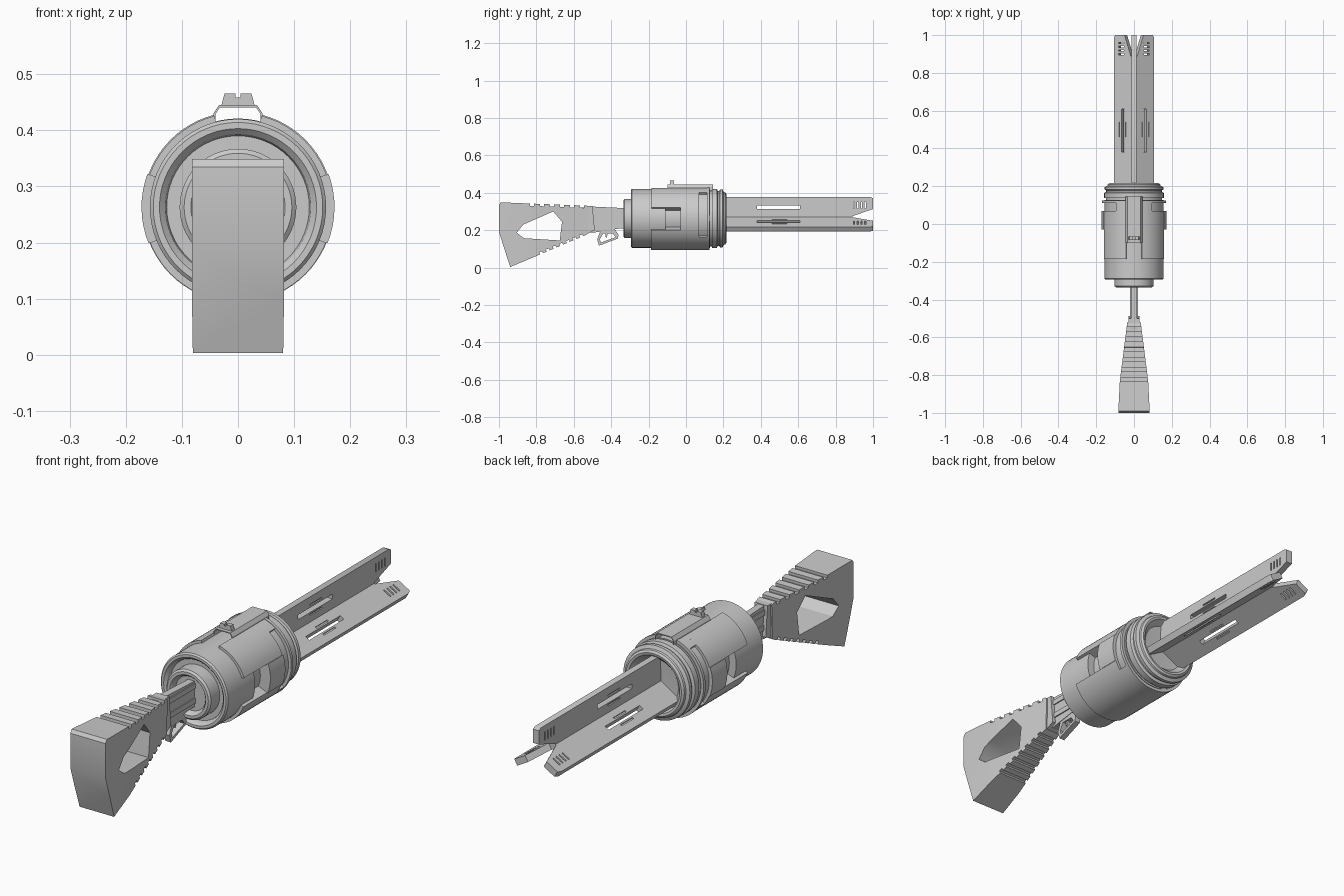
import bpy, bmesh
from math import sin, cos, radians, pi
from mathutils import Matrix, Vector

if "Cube" in bpy.data.objects:
    bpy.data.objects.remove(bpy.data.objects["Cube"])

CZ = 0.263  # height of the barrel axis


def finish(name, bm, angle=30):
    bmesh.ops.recalc_face_normals(bm, faces=bm.faces)
    me = bpy.data.meshes.new(name)
    bm.to_mesh(me)
    bm.free()
    ob = bpy.data.objects.new(name, me)
    bpy.context.collection.objects.link(ob)
    smooth(ob, angle)
    return ob


def smooth(ob, angle=30):
    ob.data.shade_smooth()
    ob.data.set_sharp_from_angle(angle=radians(angle))


def prism(name, pts, lo, hi, axis='x'):
    """Extrude a 2D outline along an axis."""
    put = {'x': lambda a, b, t: (t, a, b),
           'y': lambda a, b, t: (a, t, b),
           'z': lambda a, b, t: (a, b, t)}[axis]
    bm = bmesh.new()
    A = [bm.verts.new(put(a, b, lo)) for a, b in pts]
    B = [bm.verts.new(put(a, b, hi)) for a, b in pts]
    bm.faces.new(A)
    bm.faces.new(B[::-1])
    n = len(pts)
    for i in range(n):
        j = (i + 1) % n
        bm.faces.new((A[i], B[i], B[j], A[j]))
    return finish(name, bm)


def lathe(name, prof, seg=64):
    """Revolve (y, r) points around the barrel axis."""
    bm = bmesh.new()
    vs = [bm.verts.new((r, y, CZ)) for y, r in prof]
    es = [bm.edges.new(p) for p in zip(vs, vs[1:])]
    bmesh.ops.spin(bm, geom=vs + es, cent=(0, 0, CZ), axis=(0, 1, 0),
                   angle=2 * pi, steps=seg, use_duplicate=False)
    bmesh.ops.remove_doubles(bm, verts=bm.verts, dist=1e-5)
    return finish(name, bm)


def arc_shell(name, r0, r1, y0, y1, a0, a1):
    """Curved plate around the barrel axis between two angles."""
    n = max(2, round((a1 - a0) / 5))
    bm = bmesh.new()
    rings = []
    for i in range(n + 1):
        a = radians(a0 + (a1 - a0) * i / n)
        rings.append([bm.verts.new((r * cos(a), y, CZ + r * sin(a)))
                      for r, y in ((r0, y0), (r1, y0), (r1, y1), (r0, y1))])
    for p, q in zip(rings, rings[1:]):
        for k in range(4):
            m = (k + 1) % 4
            bm.faces.new((p[k], p[m], q[m], q[k]))
    bm.faces.new(rings[0])
    bm.faces.new(rings[-1][::-1])
    return finish(name, bm)


def boolean(ob, cutter, op='DIFFERENCE'):
    m = ob.modifiers.new("cut", 'BOOLEAN')
    m.operation, m.object, m.solver = op, cutter, 'EXACT'
    bpy.context.view_layer.objects.active = ob
    bpy.ops.object.modifier_apply(modifier=m.name)
    bpy.data.objects.remove(cutter)
    smooth(ob)


def boxes(name, items):
    """Several boxes (x0,x1,y0,y1,z0,z1) in one mesh."""
    bm = bmesh.new()
    for x0, x1, y0, y1, z0, z1 in items:
        M = Matrix.Translation(((x0 + x1) / 2, (y0 + y1) / 2, (z0 + z1) / 2)) \
            @ Matrix.Diagonal((x1 - x0, y1 - y0, z1 - z0, 1))
        bmesh.ops.create_cube(bm, size=1, matrix=M)
    return finish(name, bm)


def notched(p, q, n, w, d):
    """Points from p to q with n square notches sunk to the right."""
    p, q = Vector(p), Vector(q)
    t = (q - p).normalized()
    inward = Vector((t.y, -t.x)) * d
    out = [p]
    for i in range(n):
        c = p.lerp(q, (i + 0.5) / n)
        a, b = c - t * w / 2, c + t * w / 2
        out += [a, a + inward, b + inward, b]
    return [tuple(v) for v in out + [q]]


# drum with front boss, rear grooves and rear lip
drum = lathe("drum", [
    (-.312, 0), (-.312, .072), (-.326, .076), (-.335, .084), (-.335, .096),
    (-.328, .104), (-.27, .104), (-.27, .127), (-.285, .13), (-.295, .14),
    (-.295, .151), (-.289, .157), (.128, .157), (.128, .149), (.138, .149),
    (.138, .158), (.165, .158), (.17, .147), (.178, .147), (.182, .155),
    (.196, .155), (.202, .141), (.21, .139), (.216, .13), (.214, .12),
    (.19, .098), (.185, 0)])
for a in (0, 180):
    boolean(drum, arc_shell("window_cutter", .125, .2, -.11, -.03, a - 22, a + 20 + (a > 0) * 2))

# sleeve plates: r_outer, y0, y1, angle0, angle1 on the right, mirrored to the left
plates = [("upper_plate", .168, -.185, .07, 20, 75.5),
          ("upper_rear_plate", .168, .07, .112, 55, 75.5),
          ("side_plate", .172, -.03, .07, -22, 20),
          ]
for name, r, y0, y1, a0, a1 in plates:
    arc_shell(name + "_right", .15, r, y0, y1, a0, a1)
    arc_shell(name + "_left", .15, r, y0, y1, 180 - a1, 180 - a0)
arc_shell("lower_plate", .15, .169, -.188, .07, -158, -22)
arc_shell("lower_rear_plate", .15, .169, .07, .112, -144, -36)
arc_shell("sleeve_ring", .15, .17, .112, .125, -255.5, 75.5)

# top rail and notched sight
prism("top_rail", [(-.044, .41), (-.044, .43), (-.034, .445), (.034, .445),
                   (.044, .43), (.044, .41), (.04, .41), (.04, .429),
                   (.032, .441), (-.032, .441), (-.04, .429), (-.04, .41)],
      -.10, .145, 'y')
prism("sight", [(-.03, .443), (-.024, .466), (-.005, .466), (-.004, .458),
                (.004, .458), (.005, .466), (.024, .466), (.03, .443)],
      -.085, -.065, 'y')

# three barrel fins in a Y, hollowed towards the tip
fin = prism("barrel_fin_1", [(.18, 0), (.18, .108), (.19, .115), (.985, .115),
                             (1, .108), (1, .05), (.89, .012), (.89, 0)],
            -.014, .014)
cuts = [(-.05, .05, .38, .61, .049, .069)]
for s in (-1, 1):
    for u in (.036, .076):
        cuts.append((s * .014 - .006, s * .014 + .006, .46, .54, u, u + .007))
cuts += [(-.05, .05, y, y + .007, .052, .088) for y in (.895, .915, .935, .955)]
boolean(fin, boxes("slot_cutter", cuts))
fin.location.z = CZ
for i in (1, 2):
    f = fin.copy()
    f.name = f"barrel_fin_{i + 1}"
    f.rotation_euler = (0, radians(120 * i), 0)
    bpy.context.collection.objects.link(f)

# stock: notched side outline intersected with the tapering plan, then a grip hole
side = [(-1, .19), (-1, .335), (-.99, .349)]
side += notched((-.85, .343), (-.53, .331), 6, .022, .012)
side += [(-.52, .325), (-.525, .18)]
side += notched((-.54, .172), (-.79, .066), 7, .017, .012)
side += [(-.94, .003)]
stock = prism("stock", side, -.12, .12)
plan = prism("plan_cutter", [(-.082, -1.1), (-.082, -.97), (-.075, -.83), (-.033, -.5),
                             (.033, -.5), (.075, -.83), (.082, -.97), (.082, -1.1)],
             -.2, .6, 'z')
boolean(stock, plan, 'INTERSECT')
boolean(stock, prism("hole_cutter", [(-.905, .187), (-.87, .23), (-.71, .30),
                                     (-.663, .245), (-.675, .145), (-.867, .157)],
                     -.2, .2))

# neck joining stock and drum, with side ribs
prism("neck", [(-.56, .32), (-.5, .326), (-.33, .318), (-.3, .318), (-.3, .21),
               (-.36, .208), (-.5, .186), (-.56, .19)], -.015, .015)
boxes("neck_ribs", [(-.02, .02, -.53, -.3, z, z + .022) for z in (.226, .288)])
prism("neck_collar", [(-.53, .329), (-.5, .329), (-.488, .2), (-.53, .18)], -.03, .03)

# trigger guard loop and trigger
guard = prism("trigger_guard", [(-.455, .205), (-.475, .15), (-.465, .117), (-.365, .155),
                                (-.36, .175), (-.385, .21)], -.013, .013)
boolean(guard, prism("guard_cutter", [(-.442, .183), (-.46, .152), (-.456, .134),
                                      (-.376, .163), (-.39, .183)], -.1, .1))
prism("trigger", [(-.425, .21), (-.432, .165), (-.424, .16), (-.41, .21)], -.006, .006)
